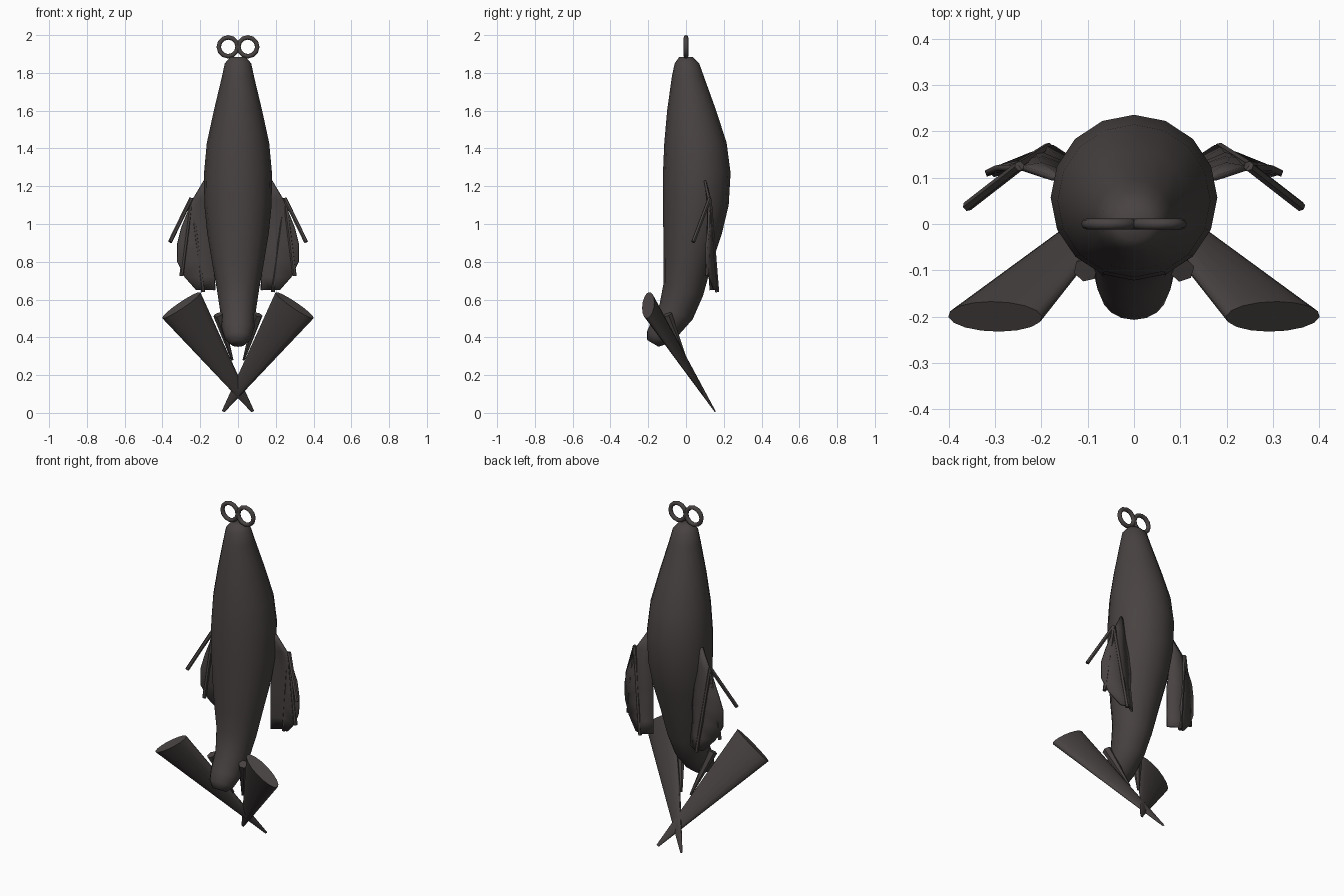
import bpy, bmesh, math
from mathutils import Vector, Matrix

if "Cube" in bpy.data.objects:
    bpy.data.objects.remove(bpy.data.objects["Cube"])

mat = bpy.data.materials.new("dark_fur")
mat.diffuse_color = (0.065, 0.056, 0.054, 1)
mat.use_nodes = True
mat.node_tree.nodes["Principled BSDF"].inputs["Base Color"].default_value = mat.diffuse_color


def finish(bm, name, angle=50):
    bmesh.ops.recalc_face_normals(bm, faces=bm.faces)
    me = bpy.data.meshes.new(name)
    bm.to_mesh(me)
    bm.free()
    ob = bpy.data.objects.new(name, me)
    bpy.context.collection.objects.link(ob)
    me.materials.append(mat)
    bpy.ops.object.select_all(action='DESELECT')
    ob.select_set(True)
    bpy.context.view_layer.objects.active = ob
    bpy.ops.object.shade_smooth_by_angle(angle=math.radians(angle))
    return ob


def cone(name, a, b, r1, r2, sides, wide=None, flat=1.0, angle=50):
    """Tapered rod from a to b; wide = direction of the full-width axis."""
    a, b = Vector(a), Vector(b)
    d = (b - a).normalized()
    u = Vector(wide) if wide else d.orthogonal()
    u = (u - d * u.dot(d)).normalized()
    v = d.cross(u)
    m = Matrix((u, v * flat, d)).transposed().to_4x4()
    m.translation = (a + b) / 2
    bm = bmesh.new()
    bmesh.ops.create_cone(bm, cap_ends=True, segments=sides, radius1=r1,
                          radius2=r2, depth=(b - a).length, matrix=m)
    return finish(bm, name, angle)


# Body and head: rings given by front (y, z), back (y, z) and half width
rings = [(-.035, 1.885, .035, 1.885, .04), (-.06, 1.85, .07, 1.85, .07),
         (-.075, 1.78, .095, 1.78, .085), (-.10, 1.6, .16, 1.6, .128),
         (-.115, 1.43, .215, 1.43, .165), (-.122, 1.27, .236, 1.27, .18),
         (-.122, 1.1, .226, 1.1, .178), (-.12, .95, .19, .95, .163),
         (-.12, .8, .14, .8, .138), (-.118, .69, .09, .62, .112),
         (-.14, .575, .035, .495, .094), (-.185, .48, -.045, .405, .085),
         (-.207, .43, -.10, .365, .07), (-.205, .385, -.145, .35, .04)]
bm = bmesh.new()
loops = []
for y0, z0, y1, z1, rx in rings:
    loop = []
    for i in range(16):
        a = math.tau * i / 16
        t = .5 + .5 * math.sin(a)
        loop.append(bm.verts.new((rx * math.cos(a), y0 + (y1 - y0) * t, z0 + (z1 - z0) * t)))
    loops.append(loop)
for p, q in zip(loops, loops[1:]):
    for i in range(16):
        bm.faces.new((p[i], p[(i + 1) % 16], q[(i + 1) % 16], q[i]))
bm.faces.new(loops[0])
bm.faces.new(loops[-1])
finish(bm, "body", 70)

# Wing membrane rows: z, then inner, ridge and outer (x, y)
rows = [(1.23, .16, .10, .17, .10, .18, .10), (1.13, .15, .11, .20, .127, .24, .12),
        (.98, .14, .12, .21, .14, .30, .12), (.90, .13, .12, .21, .145, .32, .11),
        (.80, .13, .12, .20, .15, .32, .108), (.72, .125, .125, .19, .16, .282, .125),
        (.65, .122, .13, .175, .165, .22, .15)]

for s, side in ((1, "right"), (-1, "left")):
    # Clasping foot ring
    bpy.ops.mesh.primitive_torus_add(major_segments=12, minor_segments=8,
                                     major_radius=.05, minor_radius=.012,
                                     location=(s * .052, 0, 1.938),
                                     rotation=(math.pi / 2, 0, 0))
    foot = bpy.context.object
    foot.name = side + "_foot"
    foot.data.materials.append(mat)
    bpy.ops.object.shade_smooth_by_angle(angle=math.radians(50))

    # Large flattened ear and small inner ear
    cone(side + "_ear", (s * .30, -.2, .57), (s * -.078, .154, .008), .122, .008,
         16, (s * .82, 0, -.57), .3, 80)
    cone(side + "_inner_ear", (s * .105, -.1, .52), (s * .03, .0, .28), .027, .006, 6)

    # Folded wing membrane
    bm = bmesh.new()
    grid = [[bm.verts.new((s * r[k], r[k + 1], r[0])) for k in (1, 3, 5)] for r in rows]
    for p, q in zip(grid, grid[1:]):
        for k in range(2):
            bm.faces.new((p[k], p[k + 1], q[k + 1], q[k]))
    wing = finish(bm, side + "_wing_membrane", 60)
    mod = wing.modifiers.new("thickness", 'SOLIDIFY')
    mod.thickness = .012
    mod.offset = 0

    # Wing finger bones fanning from the wrist
    wrist = (s * .248, .125, 1.135)
    for n, tip in enumerate(((.36, .038, .905), (.30, .112, .725), (.185, .165, .64))):
        cone(f"{side}_wing_finger_{n + 1}", wrist, (s * tip[0], tip[1], tip[2]),
             .011, .011, 6, angle=30)
